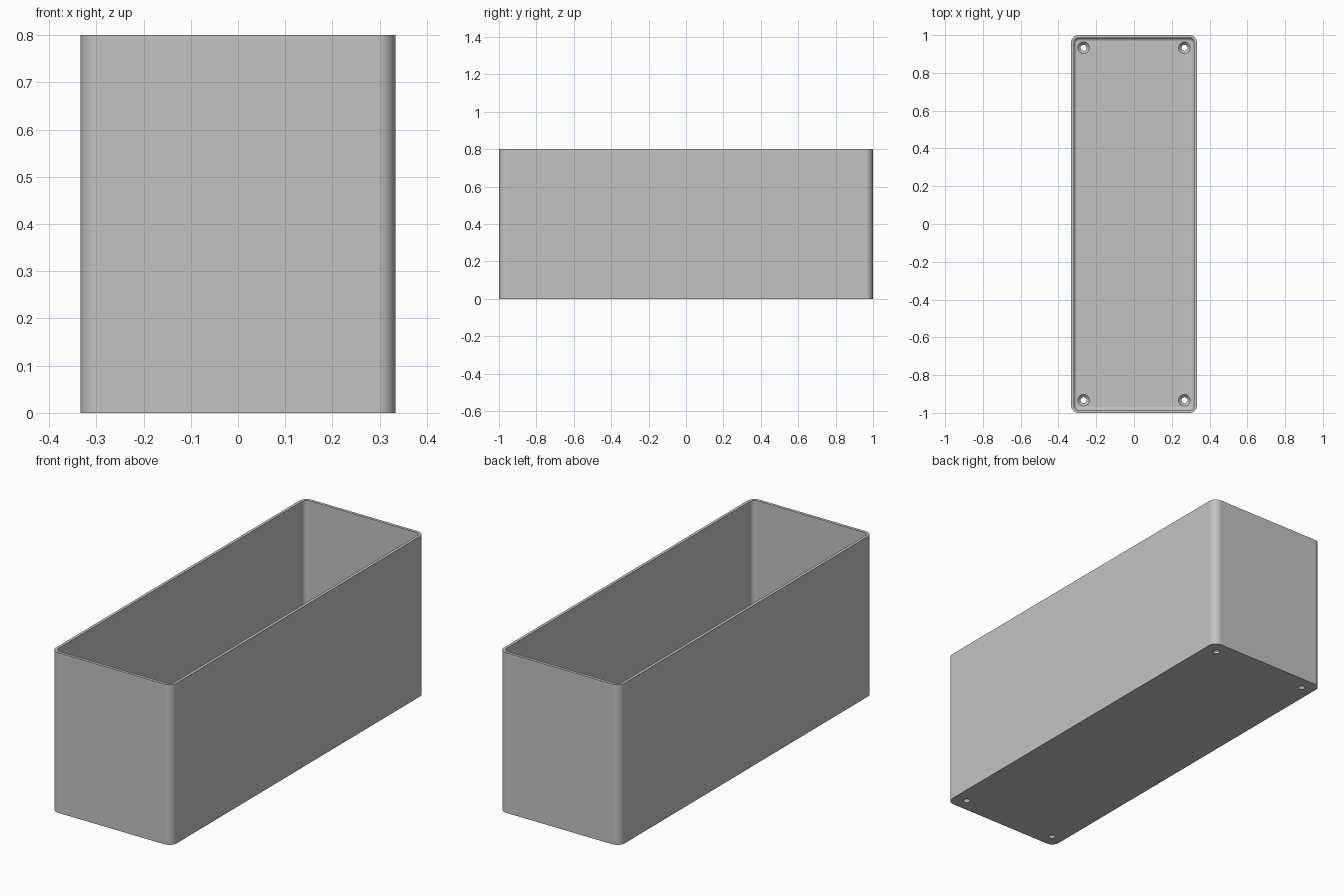
import bpy, bmesh
from math import sin, cos, pi

if "Cube" in bpy.data.objects:
    bpy.data.objects.remove(bpy.data.objects["Cube"], do_unlink=True)

HALF_X, HALF_Y, HEIGHT = 1 / 3, 1.0, 0.8
CORNER, WALL, FLOOR, FILLET = 0.04, 0.0145, 0.027, 0.019

grey = bpy.data.materials.new("plain_grey")
grey.use_nodes = True
colour = (0.55, 0.55, 0.55, 1)
grey.diffuse_color = colour
grey.node_tree.nodes["Principled BSDF"].inputs["Base Color"].default_value = colour


def make_object(name, bm):
    bmesh.ops.recalc_face_normals(bm, faces=bm.faces)
    mesh = bpy.data.meshes.new(name)
    bm.to_mesh(mesh)
    bm.free()
    mesh.materials.append(grey)
    obj = bpy.data.objects.new(name, mesh)
    bpy.context.collection.objects.link(obj)
    return obj


def rounded_loop(bm, inset, z, steps=8):
    """Rounded rectangle, shrunk by inset, at height z."""
    r = CORNER - inset
    verts = []
    for k, (sx, sy) in enumerate([(1, 1), (-1, 1), (-1, -1), (1, -1)]):
        for i in range(steps + 1):
            a = (k + i / steps) * pi / 2
            verts.append(bm.verts.new((sx * (HALF_X - CORNER) + r * cos(a),
                                       sy * (HALF_Y - CORNER) + r * sin(a), z)))
    return verts


def bridge(bm, loops):
    for a, b in zip(loops, loops[1:]):
        for i in range(len(a)):
            j = (i + 1) % len(a)
            bm.faces.new((a[i], a[j], b[j], b[i]))
    bm.faces.new(loops[0])
    bm.faces.new(loops[-1])


# Open box: outside wall, rim, inside wall and rounded floor edge
profile = [(0, 0), (0, HEIGHT), (WALL, HEIGHT)]
for i in range(7):
    a = i / 6 * pi / 2
    profile.append((WALL + FILLET * (1 - cos(a)), FLOOR + FILLET * (1 - sin(a))))
bm = bmesh.new()
bridge(bm, [rounded_loop(bm, inset, z) for inset, z in profile])
box = make_object("open_box", bm)

# Countersunk screw holes in the floor corners
HOLE, SINK, SIDES = 0.016, 0.031, 32
bm = bmesh.new()
for sx in (-1, 1):
    for sy in (-1, 1):
        rings = []
        for r, z in [(HOLE, -0.05), (HOLE, FLOOR + HOLE - SINK),
                     (SINK, FLOOR), (SINK, FLOOR + 0.01)]:
            rings.append([bm.verts.new((sx * 0.267 + r * cos(2 * pi * i / SIDES),
                                        sy * 0.933 + r * sin(2 * pi * i / SIDES), z))
                          for i in range(SIDES)])
        bridge(bm, rings)
cutter = make_object("screw_hole_cutter", bm)
cutter.hide_render = True

bpy.ops.object.select_all(action="DESELECT")
box.select_set(True)
bpy.context.view_layer.objects.active = box
cut = box.modifiers.new("screw_holes", "BOOLEAN")
cut.operation, cut.solver, cut.object = "DIFFERENCE", "EXACT", cutter
bpy.ops.object.modifier_apply(modifier=cut.name)
bpy.data.objects.remove(cutter, do_unlink=True)

# Smooth corners, flat walls
bpy.ops.object.shade_smooth_by_angle(angle=pi / 6)
weighted = box.modifiers.new("flat_walls", "WEIGHTED_NORMAL")
weighted.keep_sharp = True
